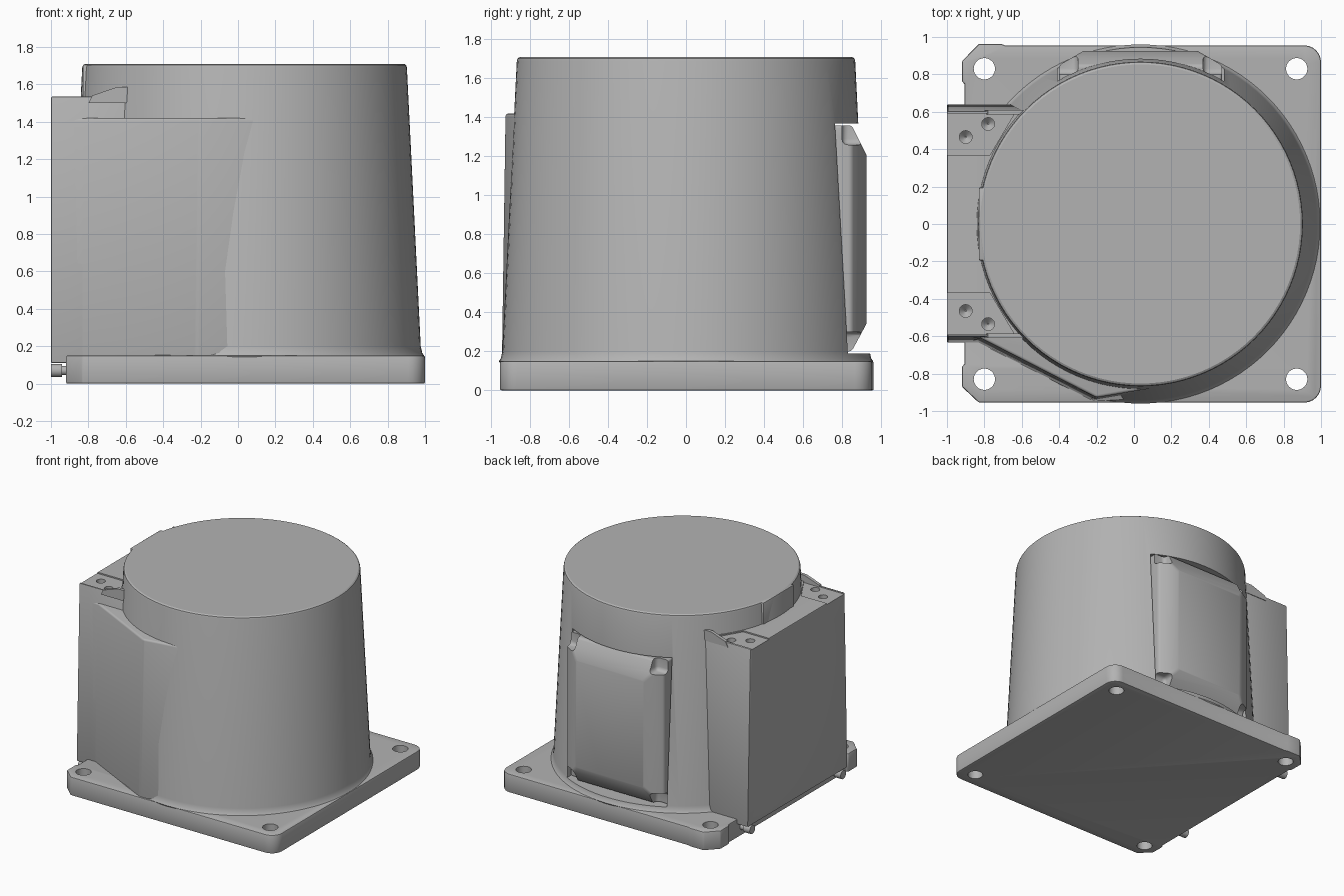
import bpy, bmesh, math
from mathutils import Matrix

if "Cube" in bpy.data.objects:
    bpy.data.objects.remove(bpy.data.objects["Cube"], do_unlink=True)

grey = bpy.data.materials.new("housing_grey")
grey.use_nodes = True
COLOUR = (0.45, 0.45, 0.45, 1)
grey.diffuse_color = COLOUR
grey.node_tree.nodes["Principled BSDF"].inputs["Base Color"].default_value = COLOUR

CX = 0.035  # axis of the round body


def finish(name, bm):
    bmesh.ops.recalc_face_normals(bm, faces=bm.faces)
    mesh = bpy.data.meshes.new(name)
    bm.to_mesh(mesh)
    bm.free()
    ob = bpy.data.objects.new(name, mesh)
    bpy.context.collection.objects.link(ob)
    mesh.materials.append(grey)
    return ob


def loft(name, rings):
    """Closed solid through rings of 3D points."""
    bm = bmesh.new()
    loops = [[bm.verts.new(p) for p in ring] for ring in rings]
    for a, b in zip(loops, loops[1:]):
        for i in range(len(a)):
            j = (i + 1) % len(a)
            bm.faces.new((a[i], a[j], b[j], b[i]))
    bm.faces.new(loops[0])
    bm.faces.new(loops[-1])
    return finish(name, bm)


def prism(name, pts, z0, z1, top=None):
    return loft(name, [[(x, y, z0) for x, y in pts], [(x, y, z1) for x, y in top or pts]])


def box(name, x0, x1, y0, y1, z0, z1):
    return prism(name, [(x0, y0), (x1, y0), (x1, y1), (x0, y1)], z0, z1)


def turned(name, profile, x, y, n=96):
    """Solid of revolution about a vertical axis from (radius, z) pairs."""
    turn = [math.tau * i / n for i in range(n)]
    return loft(name, [[(x + r * math.cos(a), y + r * math.sin(a), z) for a in turn]
                       for r, z in profile])


def activate(ob):
    bpy.ops.object.select_all(action='DESELECT')
    ob.select_set(True)
    bpy.context.view_layer.objects.active = ob


def cut(ob, cutter):
    mod = ob.modifiers.new("cut", 'BOOLEAN')
    mod.operation = 'DIFFERENCE'
    mod.solver = 'EXACT'
    mod.object = cutter
    activate(ob)
    bpy.ops.object.modifier_apply(modifier=mod.name)
    bpy.data.objects.remove(cutter, do_unlink=True)


def bevel(ob, width, segments=3):
    mod = ob.modifiers.new("soft_edges", 'BEVEL')
    mod.width = width
    mod.segments = segments
    mod.limit_method = 'ANGLE'
    mod.angle_limit = math.radians(30)
    activate(ob)
    bpy.ops.object.modifier_apply(modifier=mod.name)


def smooth(ob):
    activate(ob)
    bpy.ops.object.shade_smooth_by_angle(angle=math.radians(32))


# Mounting plate: chamfered left corners, rounded right corners, bolt holes
outline = [(-0.92, 0.87), (-0.92, 0.76), (-0.905, 0.75), (-0.905, -0.75),
           (-0.92, -0.76), (-0.92, -0.87), (-0.83, -0.955)]
R = 0.09
for sy, start in ((-1, -90), (1, 0)):
    for i in range(7):
        a = math.radians(start + 15 * i)
        outline.append((1 - R + R * math.cos(a), sy * (0.955 - R) + R * math.sin(a)))
outline += [(-0.69, 0.955), (-0.71, 0.963), (-0.83, 0.963)]
plate = prism("mounting_plate", outline, 0, 0.15)
bevel(plate, 0.01, 2)
for x in (-0.8, 0.87):
    for y in (-0.83, 0.83):
        cut(plate, turned("hole", [(0.057, -0.1), (0.057, 0.3)], x, y, 32))
smooth(plate)

# Tapered round body with a small fillet at the foot
body = turned("round_body", [(0.93, 0.1), (0.96, 0.15), (0.95, 0.165), (0.942, 0.2),
                             (0.868, 1.69), (0.864, 1.703), (0.853, 1.71)], CX, 0)
cut(body, box("recess", -0.41, 0.48, 0.74, 1.2, 0.19, 1.37))
smooth(body)

# Flat land on the left of the body's rim
land = box("rim_flat", -0.83, -0.6, -0.195, 0.195, 1.4, 1.707)
bevel(land, 0.008, 2)
smooth(land)

# Drafted rectangular block on the side
low = [(-1, -0.635), (-0.5, -0.635), (-0.5, 0.64), (-1, 0.64)]
high = [(-1, -0.6), (-0.5, -0.6), (-0.5, 0.605), (-1, 0.605)]
block = prism("side_block", low, 0.11, 1.535, high)
bevel(block, 0.008, 2)
for s in (-1, 1):
    pad = [(-1.1, 0.37), (-0.77, 0.37), (-0.64, 0.59), (-1.1, 0.59)]
    cut(block, prism("pad_pocket", [(x, s * y) for x, y in pad], 1.525, 1.6))
    for x, y in ((-0.9, 0.465), (-0.78, 0.535)):
        cut(block, turned("pad_hole", [(0.004, 1.43), (0.034, 1.46), (0.034, 1.6)], x, s * y, 24))
smooth(block)

# Ribs beside the pads and locating pins under the block
for s, side in ((-1, "front"), (1, "back")):
    rib = [(-0.8, 1.5), (-0.57, 1.5), (-0.57, 1.585), (-0.65, 1.585), (-0.78, 1.54)]
    loft(side + "_rib", [[(x, s * y, z) for x, z in rib] for y in (0.585, 0.61)])
    pin = turned("%s_pin" % side, [(0.035, -1), (0.035, -0.94), (0.025, -0.94), (0.025, -0.85)],
                 0, 0, 24)
    pin.data.transform(Matrix.Translation((0, s * 0.58, 0.07)) @ Matrix.Rotation(math.pi / 2, 4, 'Y'))
    smooth(pin)

# Flat cheek running from the block to the front of the body
low = [(-0.9, -0.63), (-0.84, -0.63), (-0.22, -0.945), (0.18, -0.935), (0.18, -0.4), (-0.9, -0.3)]
high = [(-0.9, -0.6), (-0.82, -0.61), (-0.2, -0.928), (0.18, -0.863), (0.18, -0.4), (-0.9, -0.3)]
cheek = prism("front_cheek", low, 0.12, 1.42, high)
bevel(cheek, 0.015)
smooth(cheek)


# Rear cover with sloped margins and notched corners
def frame(x0, x1, z0, z1, y):
    return [(x0, y, z0), (x1, y, z0), (x1, y, z1), (x0, y, z1)]


cover = loft("rear_cover", [frame(-0.4, 0.47, 0.2, 1.36, 0.7), frame(-0.4, 0.47, 0.2, 1.36, 0.85),
                            frame(-0.27, 0.34, 0.34, 1.21, 0.925)])
bevel(cover, 0.015)
for x in (-0.4, 0.47):
    for z in (0.2, 1.36):
        notch = box("notch", x - 0.1, x + 0.1, 0.8, 1.1, z - 0.1, z + 0.1)
        bevel(notch, 0.03)
        cut(cover, notch)
smooth(cover)
